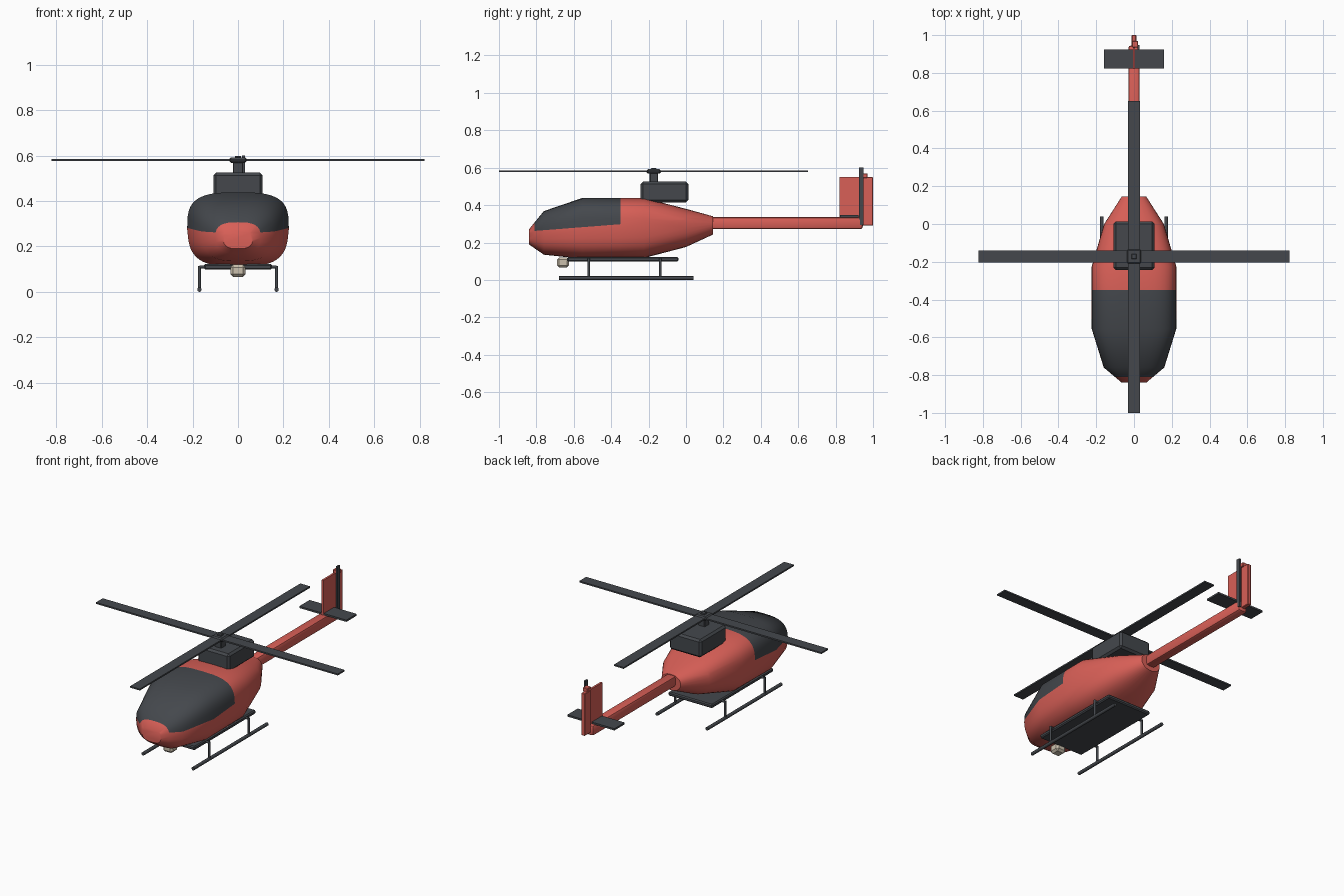
import bpy, bmesh, math
from mathutils import Vector

cube = bpy.data.objects.get("Cube")
if cube:
    bpy.data.objects.remove(cube, do_unlink=True)


def material(name, rgb):
    m = bpy.data.materials.new(name)
    m.use_nodes = True
    m.diffuse_color = (*rgb, 1)
    m.node_tree.nodes["Principled BSDF"].inputs["Base Color"].default_value = (*rgb, 1)
    return m


RED = material("coral_red", (0.69, 0.115, 0.095))
DARK = material("charcoal", (0.058, 0.064, 0.073))
CREAM = material("cream", (0.6, 0.53, 0.42))


def make_object(name, bm, *mats):
    bmesh.ops.recalc_face_normals(bm, faces=bm.faces)
    mesh = bpy.data.meshes.new(name)
    bm.to_mesh(mesh)
    bm.free()
    for m in mats:
        mesh.materials.append(m)
    obj = bpy.data.objects.new(name, mesh)
    bpy.context.collection.objects.link(obj)
    return obj


def box(name, mat, x, y, z, bevel=0.0, segments=1):
    """Box from (min, max) ranges on each axis."""
    bm = bmesh.new()
    bmesh.ops.create_cube(bm, size=1)
    for v in bm.verts:
        v.co = [(a + b) / 2 + c * (b - a) for c, (a, b) in zip(v.co, (x, y, z))]
    if bevel:
        bmesh.ops.bevel(bm, geom=bm.edges[:], offset=bevel, segments=segments,
                        profile=0.5, affect='EDGES')
    return make_object(name, bm, mat)


def rod(name, mat, start, end, radius, sides=10):
    start, end = Vector(start), Vector(end)
    axis = end - start
    bm = bmesh.new()
    bmesh.ops.create_cone(bm, cap_ends=True, segments=sides, radius1=radius,
                          radius2=radius, depth=axis.length)
    turn = axis.to_track_quat('Z', 'Y')
    for v in bm.verts:
        v.co = turn @ v.co + (start + end) / 2
    obj = make_object(name, bm, mat)
    smooth(obj)
    return obj


def smooth(obj, degrees=40):
    bpy.ops.object.select_all(action='DESELECT')
    obj.select_set(True)
    bpy.context.view_layer.objects.active = obj
    bpy.ops.object.shade_smooth_by_angle(angle=math.radians(degrees))


# Fuselage: rounded-square sections (y, half width, bottom, top, squareness)
SECTIONS = [
    (-0.84, 0.065, 0.19, 0.27, 2.8),
    (-0.76, 0.16, 0.135, 0.368, 2.9),
    (-0.555, 0.224, 0.113, 0.438, 3.3),
    (-0.225, 0.224, 0.117, 0.438, 3.3),
    (0.0, 0.158, 0.176, 0.38, 2.7),
    (0.145, 0.065, 0.243, 0.34, 2.2),
]
SIDES = 40


def ring(bm, y, w, low, high, p):
    verts = []
    for i in range(SIDES):
        a = 2 * math.pi * i / SIDES
        c, s = math.cos(a), math.sin(a)
        u = math.copysign(abs(c) ** (2 / p), c)
        v = math.copysign(abs(s) ** (2 / p), s)
        taper = 1 + 0.06 * min(v, 0)
        verts.append(bm.verts.new((w * u * taper, y, (low + high) / 2 + (high - low) / 2 * v)))
    return verts


bm = bmesh.new()
rings = [ring(bm, *s) for s in SECTIONS]
for a, b in zip(rings, rings[1:]):
    for i in range(SIDES):
        j = (i + 1) % SIDES
        bm.faces.new((a[i], a[j], b[j], b[i]))
bm.faces.new(rings[0])
bm.faces.new(rings[-1])

# Canopy: cut along its front, rear and belt line, then colour the enclosed faces
FRONT, REAR, BELT, SLOPE = -0.81, -0.35, 0.262, 0.078
for co, no in (((0, FRONT, 0), (0, 1, 0)), ((0, REAR, 0), (0, 1, 0)),
               ((0, FRONT, BELT), (0, -SLOPE, 1))):
    bmesh.ops.bisect_plane(bm, geom=bm.verts[:] + bm.edges[:] + bm.faces[:],
                           dist=1e-5, plane_co=co, plane_no=no)
for f in bm.faces:
    c = f.calc_center_median()
    if FRONT < c.y < REAR and c.z > BELT + SLOPE * (c.y - FRONT):
        f.material_index = 1
smooth(make_object("fuselage", bm, RED, DARK))

# Tail
smooth(box("tail_boom", RED, (-0.03, 0.03), (0.12, 0.945), (0.271, 0.336), 0.014, 2), 30)
box("tail_fin_panel", RED, (-0.006, 0.006), (0.82, 0.95), (0.32, 0.55))
box("tail_fin_post", RED, (-0.012, 0.012), (0.94, 1.0), (0.29, 0.55), 0.003)
box("tail_fin_cap", RED, (-0.01, 0.022), (0.935, 0.97), (0.545, 0.57), 0.003)
box("tail_stabiliser", DARK, (-0.16, 0.16), (0.823, 0.923), (0.335, 0.346))
box("tail_rotor_blade", DARK, (0.018, 0.03), (0.925, 0.948), (0.293, 0.6))

# Engine housing, mast and main rotor
ROTOR_Y = -0.172
box("engine_housing", DARK, (-0.108, 0.108), (-0.243, 0.013), (0.415, 0.525), 0.012)
box("rotor_mast", DARK, (-0.023, 0.023), (ROTOR_Y - 0.023, ROTOR_Y + 0.023), (0.5, 0.58), 0.004)
box("rotor_hub", DARK, (-0.04, 0.04), (ROTOR_Y - 0.04, ROTOR_Y + 0.04), (0.568, 0.592), 0.009)
box("rotor_cap", DARK, (-0.014, 0.014), (ROTOR_Y - 0.014, ROTOR_Y + 0.014), (0.585, 0.599), 0.003)
box("rotor_blade_cross", DARK, (-0.822, 0.822), (ROTOR_Y - 0.033, ROTOR_Y + 0.033), (0.576, 0.585))
box("rotor_blade_long", DARK, (-0.033, 0.033), (-1.0, 0.652), (0.576, 0.585))

# Belly tray and camera pod
box("belly_tray", DARK, (-0.15, 0.15), (-0.635, -0.04), (0.098, 0.122), 0.006)
box("camera_pod", CREAM, (-0.033, 0.033), (-0.69, -0.625), (0.066, 0.12), 0.012)

# Landing gear
for side, sx in (("left", 1), ("right", -1)):
    x = sx * 0.17
    rod(side + "_skid", DARK, (x, -0.68, 0.01), (x, 0.04, 0.01), 0.01)
    for place, y in (("front", -0.52), ("rear", -0.137)):
        rod(f"{side}_{place}_strut", DARK, (x, y, 0.01), (x, y, 0.115), 0.007)
        rod(f"{side}_{place}_strut_arm", DARK, (x, y, 0.11), (sx * 0.13, y, 0.11), 0.007)
